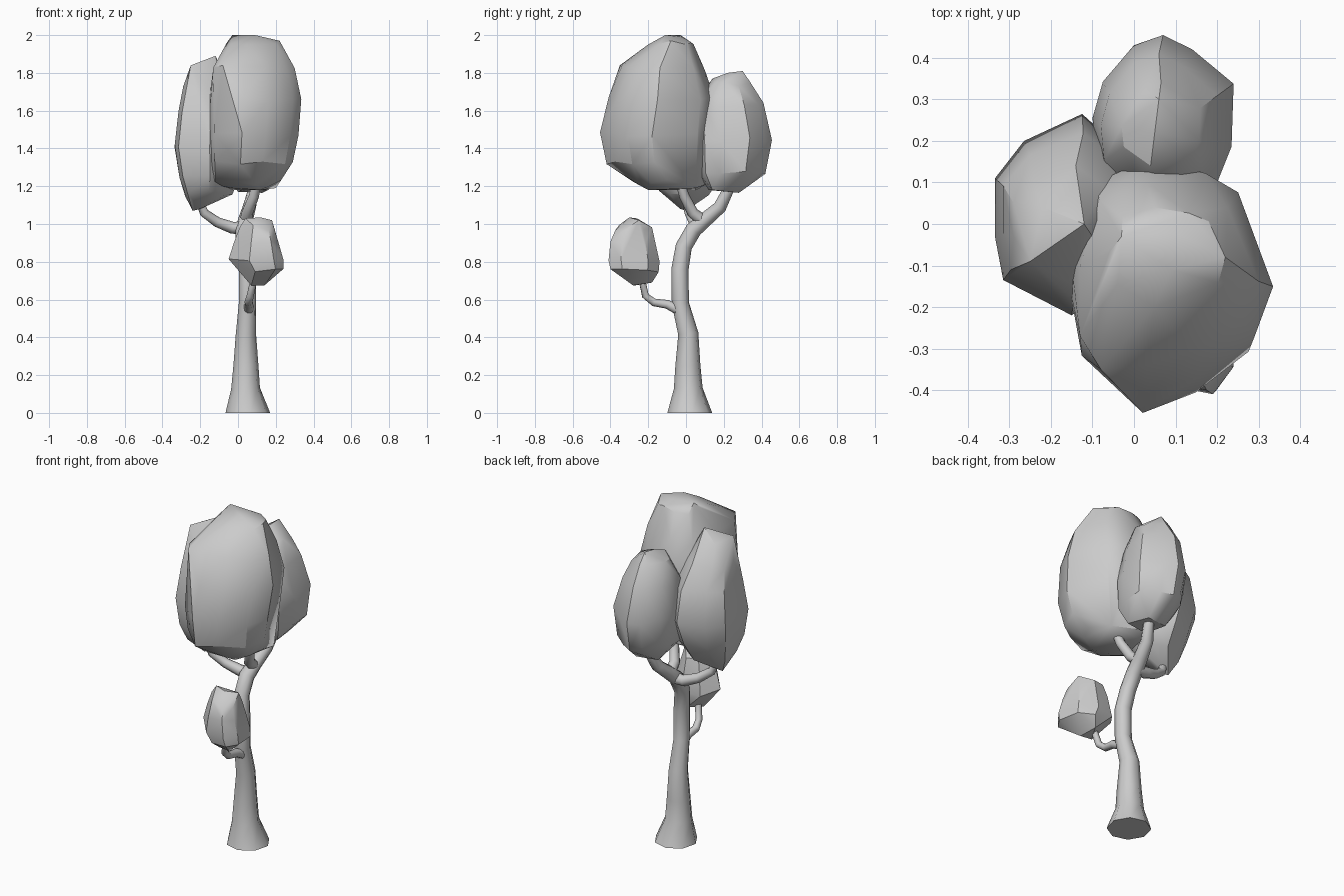
import bpy, bmesh, math, random
from mathutils import Vector

random.seed(11)


def finish(bm, name, angle):
    bmesh.ops.recalc_face_normals(bm, faces=bm.faces[:])
    mesh = bpy.data.meshes.new(name)
    bm.to_mesh(mesh)
    bm.free()
    obj = bpy.data.objects.new(name, mesh)
    bpy.context.collection.objects.link(obj)
    bpy.ops.object.select_all(action='DESELECT')
    obj.select_set(True)
    bpy.context.view_layer.objects.active = obj
    bpy.ops.object.shade_smooth_by_angle(angle=math.radians(angle))
    return obj


def limb(name, path, sides=8):
    """Tapered tube through (x, y, z, radius) points."""
    bm = bmesh.new()
    pts = [Vector(p[:3]) for p in path]
    u = Vector((0.6, 0.8, 0.1))
    rings = []
    for i, p in enumerate(pts):
        t = (pts[min(i + 1, len(pts) - 1)] - pts[max(i - 1, 0)]).normalized()
        u = (u - t * u.dot(t)).normalized()
        v = t.cross(u)
        ring = []
        for k in range(sides):
            a = math.tau * k / sides
            co = p + (u * math.cos(a) + v * math.sin(a)) * path[i][3]
            co.z = 0 if path[i][2] == 0 else co.z
            ring.append(bm.verts.new(co))
        rings.append(ring)
    for lo, hi in zip(rings, rings[1:]):
        for k in range(sides):
            n = (k + 1) % sides
            bm.faces.new((lo[k], lo[n], hi[n], hi[k]))
    bm.faces.new(rings[0][::-1])
    bm.faces.new(rings[-1])
    return finish(bm, name, 65)


def fit(values, lo, hi):
    a, b = min(values), max(values)
    return [lo + (v - a) / (b - a) * (hi - lo) for v in values]


def foliage(name, outline, levels, extra):
    """Faceted leaf clump: hull of a plan outline fitted into
    (z, x min, x max, y min, y max) levels, plus extra corner points."""
    bm = bmesh.new()
    for z, x0, x1, y0, y1 in levels:
        xs = fit([p[0] for p in outline], x0, x1)
        ys = fit([p[1] for p in outline], y0, y1)
        for x, y in zip(xs, ys):
            bm.verts.new((x, y, z + random.uniform(-0.015, 0.015)))
    for p in extra:
        bm.verts.new(p)
    bmesh.ops.convex_hull(bm, input=bm.verts[:])
    bmesh.ops.delete(bm, geom=[v for v in bm.verts if not v.link_faces], context='VERTS')
    return finish(bm, name, 32)


# Trunk, flared at the foot and bending back into the rear clump
limb("trunk", [
    (0.052, 0.02, 0, 0.12), (0.04, 0.012, 0.13, 0.077), (0.042, 0.01, 0.25, 0.067),
    (0.042, 0.012, 0.42, 0.054), (0.05, -0.03, 0.58, 0.046), (0.05, -0.032, 0.76, 0.046),
    (0.033, -0.012, 0.88, 0.044), (0.03, 0.04, 0.97, 0.044), (0.042, 0.11, 1.03, 0.039),
    (0.06, 0.18, 1.09, 0.035), (0.085, 0.228, 1.19, 0.029), (0.085, 0.24, 1.26, 0.025)])

# Side branches
limb("left_branch", [
    (0.035, 0.06, 0.98, 0.035), (-0.03, 0.06, 0.98, 0.032), (-0.11, 0.04, 1.01, 0.027),
    (-0.18, 0.015, 1.06, 0.024), (-0.21, 0.0, 1.14, 0.02)])
limb("main_branch", [
    (0.04, 0.1, 1.01, 0.033), (0.05, 0.035, 1.06, 0.03),
    (0.085, -0.01, 1.15, 0.027), (0.1, -0.035, 1.23, 0.023)])
limb("low_branch", [
    (0.055, -0.03, 0.54, 0.028), (0.058, -0.1, 0.575, 0.024), (0.055, -0.17, 0.585, 0.021),
    (0.065, -0.215, 0.62, 0.019), (0.08, -0.23, 0.69, 0.018), (0.09, -0.24, 0.72, 0.016)])

# Leaf clumps
main_plan = [(-0.1, 0.1), (0.03, 0.16), (0.17, 0.125), (0.25, 0.075), (0.335, -0.17),
             (0.29, -0.3), (0.16, -0.4), (0.03, -0.45), (-0.12, -0.31), (-0.155, -0.12)]
foliage("main_foliage", main_plan, [
    (1.95, -0.06, 0.23, -0.2, 0.04), (1.82, -0.13, 0.3, -0.34, 0.1),
    (1.67, -0.15, 0.335, -0.41, 0.155), (1.47, -0.16, 0.32, -0.455, 0.145),
    (1.32, -0.155, 0.29, -0.42, 0.13), (1.22, -0.145, 0.23, -0.28, 0.11)],
    [(-0.03, -0.03, 2.0), (0.09, -0.11, 2.0), (0.1, -0.02, 1.99), (0.22, -0.08, 1.97),
     (-0.13, -0.27, 1.83), (-0.08, -0.35, 1.84), (-0.03, -0.17, 1.19), (0.12, -0.2, 1.18),
     (0.2, 0.05, 1.19), (-0.03, 0.05, 1.18)])

left_plan = [(-0.335, 0.11), (-0.265, 0.2), (-0.125, 0.265), (-0.03, 0.18), (0.03, 0.05),
             (-0.02, -0.12), (-0.15, -0.22), (-0.315, -0.135), (-0.335, -0.03)]
foliage("left_foliage", left_plan, [
    (1.72, -0.29, -0.03, -0.14, 0.14), (1.6, -0.315, 0.02, -0.18, 0.22),
    (1.41, -0.335, 0.03, -0.22, 0.265), (1.26, -0.31, 0.01, -0.2, 0.2),
    (1.16, -0.28, -0.03, -0.14, 0.12)],
    [(-0.25, -0.09, 1.84), (-0.12, 0.0, 1.89), (-0.22, 0.04, 1.83),
     (-0.24, 0.0, 1.07), (-0.2, -0.03, 1.08)])

back_plan = [(0.07, 0.455), (0.14, 0.42), (0.24, 0.335), (0.235, 0.18), (0.2, 0.09),
             (0.1, 0.04), (0.0, 0.05), (-0.09, 0.15), (-0.1, 0.25), (-0.075, 0.34), (0, 0.43)]
foliage("back_foliage", back_plan, [
    (1.74, -0.03, 0.16, 0.13, 0.34), (1.63, -0.08, 0.2, 0.06, 0.41),
    (1.45, -0.1, 0.24, 0.05, 0.455), (1.28, -0.08, 0.23, 0.06, 0.42)],
    [(0.06, 0.3, 1.81), (0.05, 0.22, 1.8), (0.04, 0.14, 1.77), (0.02, 0.12, 1.18),
     (0.16, 0.14, 1.18), (0.13, 0.28, 1.165), (0.0, 0.26, 1.17)])

low_plan = [(-0.05, -0.25), (0.02, -0.16), (0.13, -0.14), (0.22, -0.2), (0.24, -0.34),
            (0.19, -0.405), (0.06, -0.38)]
foliage("low_foliage", low_plan, [
    (0.98, 0.01, 0.195, -0.375, -0.18), (0.9, -0.02, 0.215, -0.4, -0.16),
    (0.8, -0.05, 0.24, -0.41, -0.14), (0.75, 0.0, 0.24, -0.4, -0.145)],
    [(0.04, -0.26, 1.03), (0.18, -0.25, 1.02), (0.12, -0.3, 1.035),
     (0.07, -0.27, 0.675), (0.14, -0.28, 0.675), (0.12, -0.18, 0.69)])
